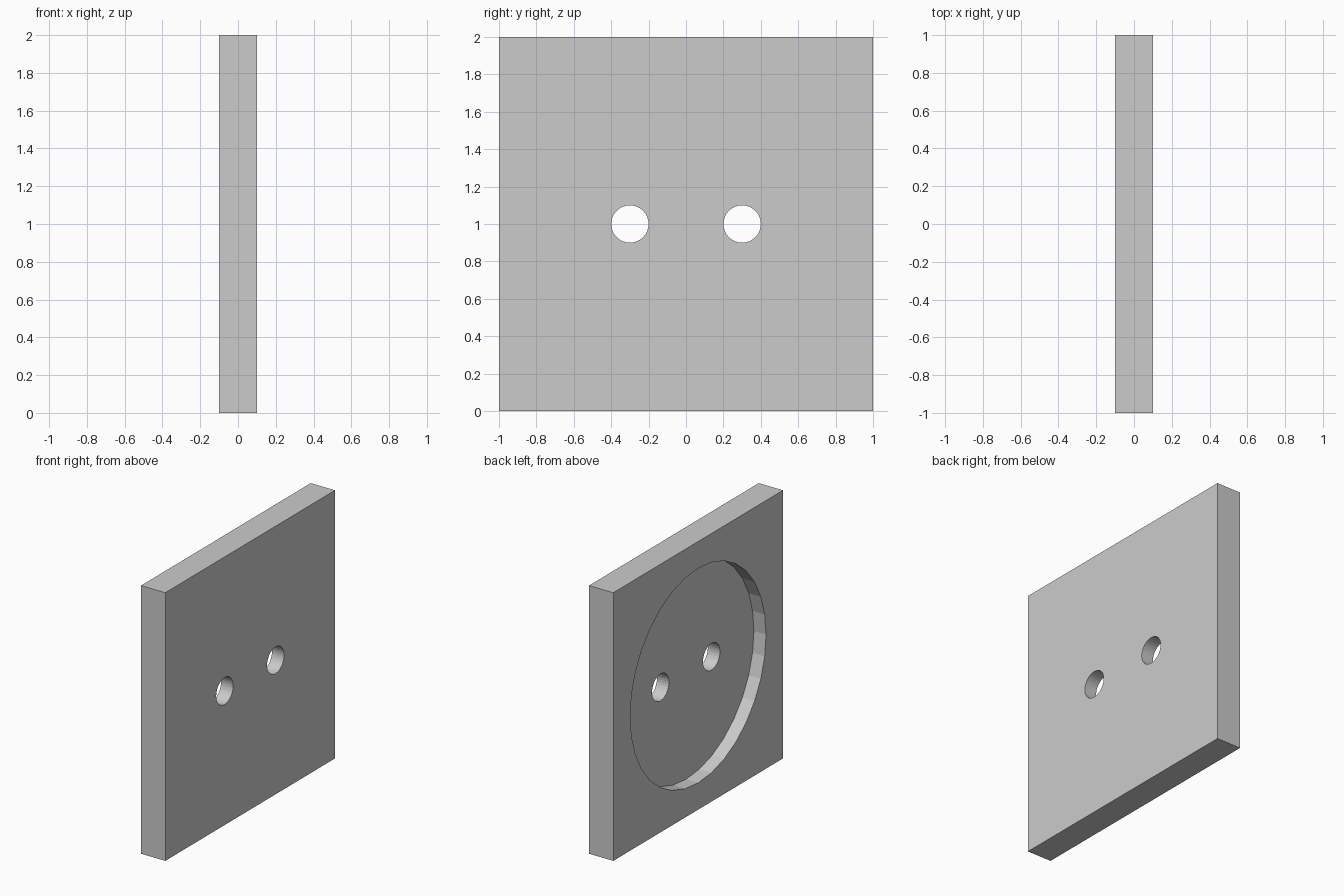
import bpy
import math

if "Cube" in bpy.data.objects:
    bpy.data.objects.remove(bpy.data.objects["Cube"])


def cut_cylinder(target, name, radius, x0, x1, y, z, sides=32):
    """Subtract a cylinder lying along x, then remove the cutter."""
    bpy.ops.mesh.primitive_cylinder_add(
        vertices=sides, radius=radius, depth=x1 - x0,
        location=((x0 + x1) / 2, y, z), rotation=(0, math.pi / 2, 0))
    cutter = bpy.context.object
    cutter.name = name
    cutter.hide_render = True
    mod = target.modifiers.new(name, 'BOOLEAN')
    mod.operation = 'DIFFERENCE'
    mod.solver = 'EXACT'
    mod.object = cutter
    bpy.ops.object.select_all(action='DESELECT')
    target.select_set(True)
    bpy.context.view_layer.objects.active = target
    bpy.ops.object.modifier_apply(modifier=mod.name)
    bpy.data.objects.remove(cutter, do_unlink=True)


# Square plate standing upright
bpy.ops.mesh.primitive_cube_add(size=1, location=(0, 0, 1))
plate = bpy.context.object
plate.name = "socket_plate"
plate.scale = (0.2, 2, 2)
bpy.ops.object.transform_apply(location=False, rotation=False, scale=True)

# Round recess in the -x face, half the thickness deep
cut_cylinder(plate, "recess_cutter", 0.8, -0.3, 0.0, 0, 1)

# Two through holes
for side in (-1, 1):
    cut_cylinder(plate, "hole_cutter", 0.1, -0.3, 0.3, 0.3 * side, 1)
